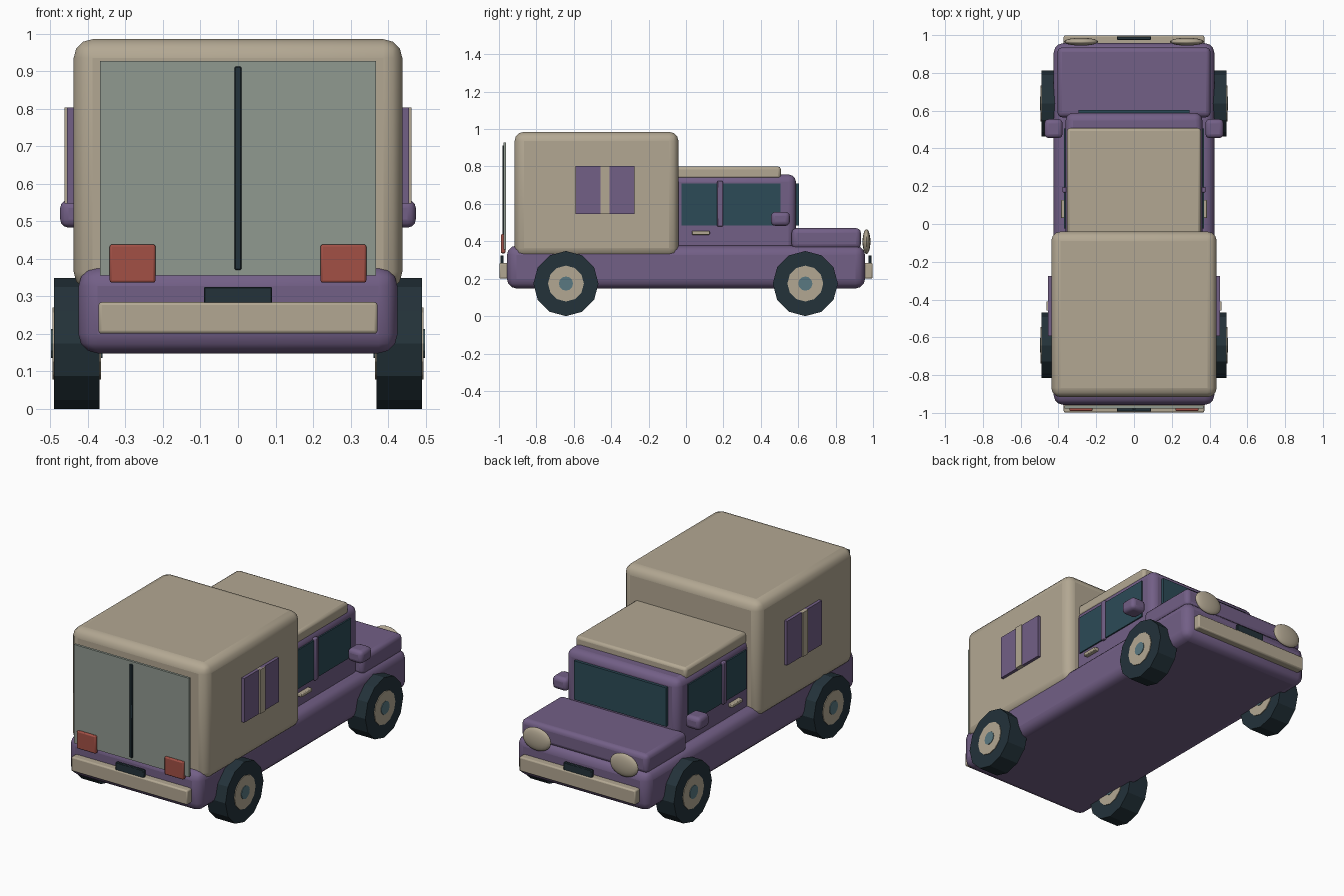
import bpy, math

if "Cube" in bpy.data.objects:
    bpy.data.objects.remove(bpy.data.objects["Cube"])


def material(name, rgb):
    m = bpy.data.materials.new(name)
    m.diffuse_color = (*rgb, 1)
    m.use_nodes = True
    m.node_tree.nodes["Principled BSDF"].inputs["Base Color"].default_value = m.diffuse_color
    return m


PURPLE = material("purple_paint", (0.17, 0.115, 0.24))
TAN = material("tan_paint", (0.45, 0.39, 0.29))
DARK = material("dark_rubber", (0.017, 0.032, 0.042))
GLASS = material("window_glass", (0.025, 0.07, 0.095))
PANEL = material("rear_panel_grey", (0.28, 0.32, 0.28))
RED = material("red_lens", (0.36, 0.08, 0.06))
TEAL = material("hub_teal", (0.1, 0.19, 0.22))


def finish(name, mat, angle=40):
    o = bpy.context.object
    o.name = name
    o.data.materials.append(mat)
    bpy.ops.object.transform_apply(location=False, rotation=True, scale=True)
    bpy.ops.object.shade_smooth_by_angle(angle=math.radians(angle))
    return o


def box(name, x, y, z, mat, bevel=0.0, segments=3):
    """Box from (min, max) ranges, optionally with rounded edges."""
    r = (x, y, z)
    bpy.ops.mesh.primitive_cube_add(size=1, location=[(a + b) / 2 for a, b in r])
    o = bpy.context.object
    o.scale = [b - a for a, b in r]
    finish(name, mat)
    if bevel:
        m = o.modifiers.new("round", "BEVEL")
        m.width, m.segments = bevel, segments
    return o


def side_box(name, s, x, y, z, mat, bevel=0.0, segments=2):
    xs = sorted((s * x[0], s * x[1]))
    return box(name, xs, y, z, mat, bevel, segments)


def disc(name, x, y, z, radius, depth, mat):
    bpy.ops.mesh.primitive_cylinder_add(vertices=12, radius=radius, depth=depth,
                                        location=(x, y, z), rotation=(0, math.pi / 2, 0))
    return finish(name, mat, 20)


# Main bodywork
box("lower_body", (-0.425, 0.425), (-0.957, 0.957), (0.148, 0.377), PURPLE, 0.05)
box("cargo_box", (-0.438, 0.438), (-0.917, -0.04), (0.315, 0.985), TAN, 0.05)
box("cab", (-0.362, 0.362), (-0.1, 0.588), (0.33, 0.757), PURPLE, 0.04)
box("cab_roof", (-0.355, 0.355), (-0.08, 0.507), (0.733, 0.8), TAN, 0.015, 2)
box("hood", (-0.405, 0.405), (0.565, 0.935), (0.36, 0.47), PURPLE, 0.025)
box("windshield", (-0.295, 0.295), (0.58, 0.604), (0.485, 0.71), GLASS)

# Rear door panel with central bar
box("rear_door_panel", (-0.368, 0.368), (-0.976, -0.962), (0.355, 0.927), PANEL)
box("rear_door_bar", (-0.009, 0.009), (-0.982, -0.966), (0.37, 0.912), DARK, 0.003, 1)

# Bumpers and number plates at both ends
for end, s in (("rear", -1), ("front", 1)):
    box(end + "_bumper", (-0.372, 0.372), sorted((s * 0.945, s * 0.998)),
        (0.2, 0.284), TAN, 0.008, 2)
    box(end + "_plate", (-0.091, 0.091), sorted((s * 0.975, s * 0.993)),
        (0.27, 0.325), DARK, 0.003, 1)

for side, s in (("left", -1), ("right", 1)):
    # Cab side glass, pillar, handle and mirror
    side_box(side + "_cab_window", s, (0.35, 0.37), (-0.025, 0.505), (0.485, 0.71), GLASS)
    side_box(side + "_window_pillar", s, (0.35, 0.379), (0.167, 0.197), (0.478, 0.722),
             PURPLE, 0.005)
    side_box(side + "_door_handle", s, (0.355, 0.387), (0.032, 0.127), (0.435, 0.455),
             TAN, 0.004)
    side_box(side + "_mirror", s, (0.378, 0.474), (0.455, 0.555), (0.483, 0.557),
             PURPLE, 0.022, 3)
    # Cargo box side panel with its central strip
    side_box(side + "_box_window", s, (0.43, 0.456), (-0.592, -0.275), (0.547, 0.803), PURPLE)
    side_box(side + "_box_window_strip", s, (0.44, 0.463), (-0.457, -0.409),
             (0.547, 0.803), TAN)
    # Lamps
    side_box(side + "_tail_light", s, (0.22, 0.342), (-0.99, -0.966), (0.336, 0.438),
             RED, 0.006)
    bpy.ops.mesh.primitive_uv_sphere_add(segments=20, ring_count=12, radius=1,
                                         location=(s * 0.28, 0.965, 0.398))
    bpy.context.object.scale = (0.09, 0.021, 0.066)
    finish(side + "_headlight", TAN, 60)
    # Wheels
    for end, y in (("rear", -0.642), ("front", 0.638)):
        n = f"{side}_{end}_"
        disc(n + "tyre", s * 0.43, y, 0.174, 0.174, 0.122, DARK)
        disc(n + "rim", s * 0.43, y, 0.174, 0.096, 0.13, TAN)
        disc(n + "hub_cap", s * 0.43, y, 0.174, 0.038, 0.137, TEAL)
